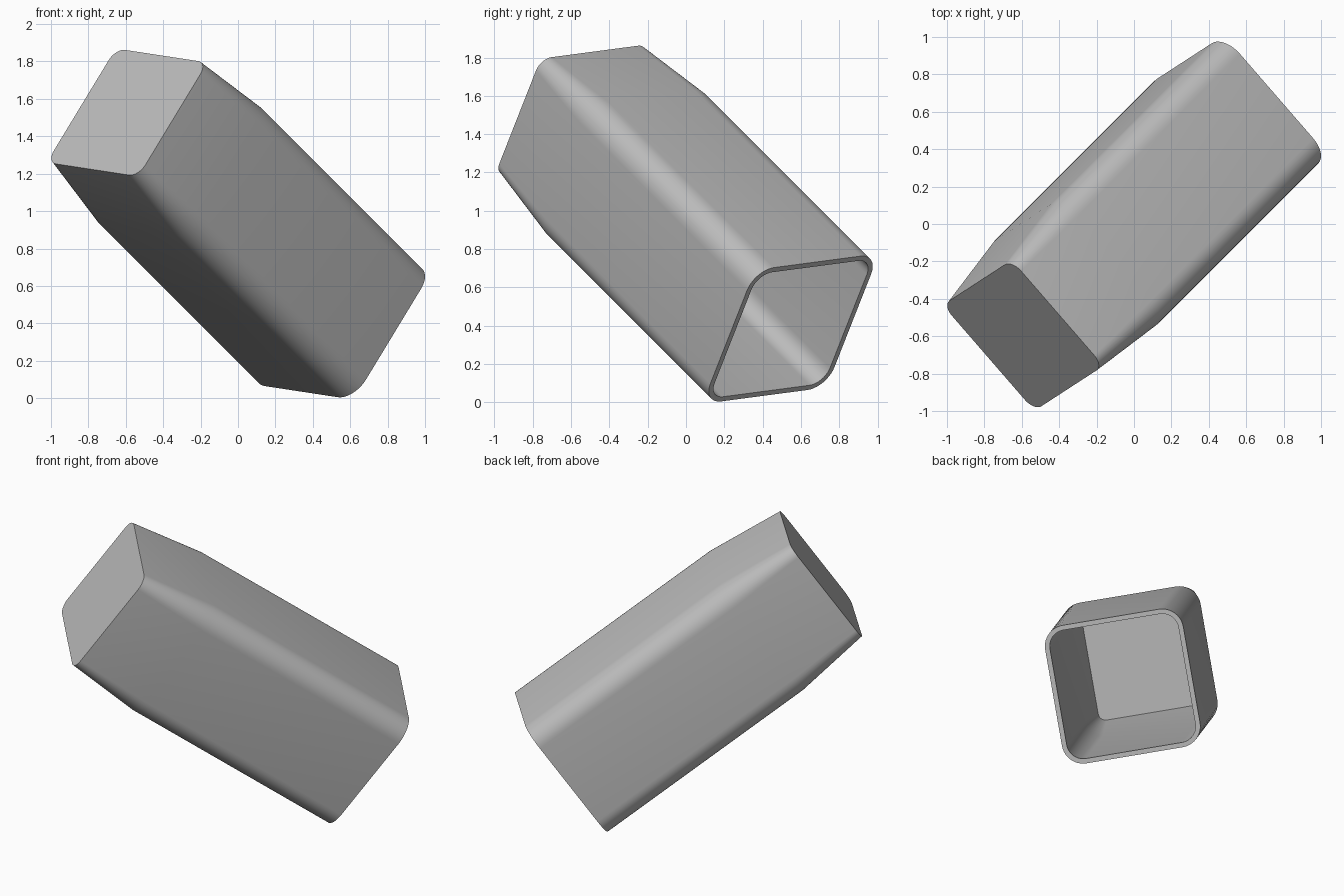
import bpy, bmesh
from math import cos, sin, pi, radians
from mathutils import Vector

cube = bpy.data.objects.get("Cube")
if cube:
    bpy.data.objects.remove(cube, do_unlink=True)

grey = bpy.data.materials.new("mid grey")
grey.use_nodes = True
colour = (0.5, 0.5, 0.5, 1)
grey.diffuse_color = colour
grey.node_tree.nodes["Principled BSDF"].inputs["Base Color"].default_value = colour

# Tilted frame: axis runs from the open end to the closed end
axis = Vector((-1, -1, 1)).normalized()
twist = radians(-7)
e1 = Vector((1, -1, 0)).normalized()
e2 = Vector((1, 1, 2)).normalized()
side = cos(twist) * e1 + sin(twist) * e2
up = -sin(twist) * e1 + cos(twist) * e2
mouth = Vector((0.55, 0.547, 0.384))
STEPS = 10
FLAT = 0.30


def ring(bm, distance, radius):
    """Rounded square ring across the axis."""
    verts = []
    for corner, (sx, sy) in enumerate([(1, 1), (-1, 1), (-1, -1), (1, -1)]):
        for i in range(STEPS + 1):
            a = (corner + i / STEPS) * pi / 2
            p = side * (sx * FLAT + radius * cos(a)) + up * (sy * FLAT + radius * sin(a))
            verts.append(bm.verts.new(mouth + axis * distance + p))
    return verts


def bridge(bm, a, b):
    for i in range(len(a)):
        j = (i + 1) % len(a)
        bm.faces.new((a[i], a[j], b[j], b[i]))


# Hollow body: straight tube, tapered shoulder, closed cap, inner wall
length, bend, wall = 1.98, 1.49, 0.03
bm = bmesh.new()
rings = [ring(bm, d, r) for d, r in (
    (length - wall, 0.076 - wall), (bend, 0.131 - wall), (0, 0.131 - wall),
    (0, 0.131), (bend, 0.131), (length, 0.076))]
for a, b in zip(rings, rings[1:]):
    bridge(bm, a, b)
bm.faces.new(rings[0])
bm.faces.new(rings[-1])
bmesh.ops.recalc_face_normals(bm, faces=bm.faces)
mesh = bpy.data.meshes.new("hollow_body")
bm.to_mesh(mesh)
bm.free()
mesh.materials.append(grey)

body = bpy.data.objects.new("hollow_body", mesh)
bpy.context.collection.objects.link(body)
bpy.ops.object.select_all(action="DESELECT")
body.select_set(True)
bpy.context.view_layer.objects.active = body
bpy.ops.object.shade_smooth_by_angle(angle=radians(30))
